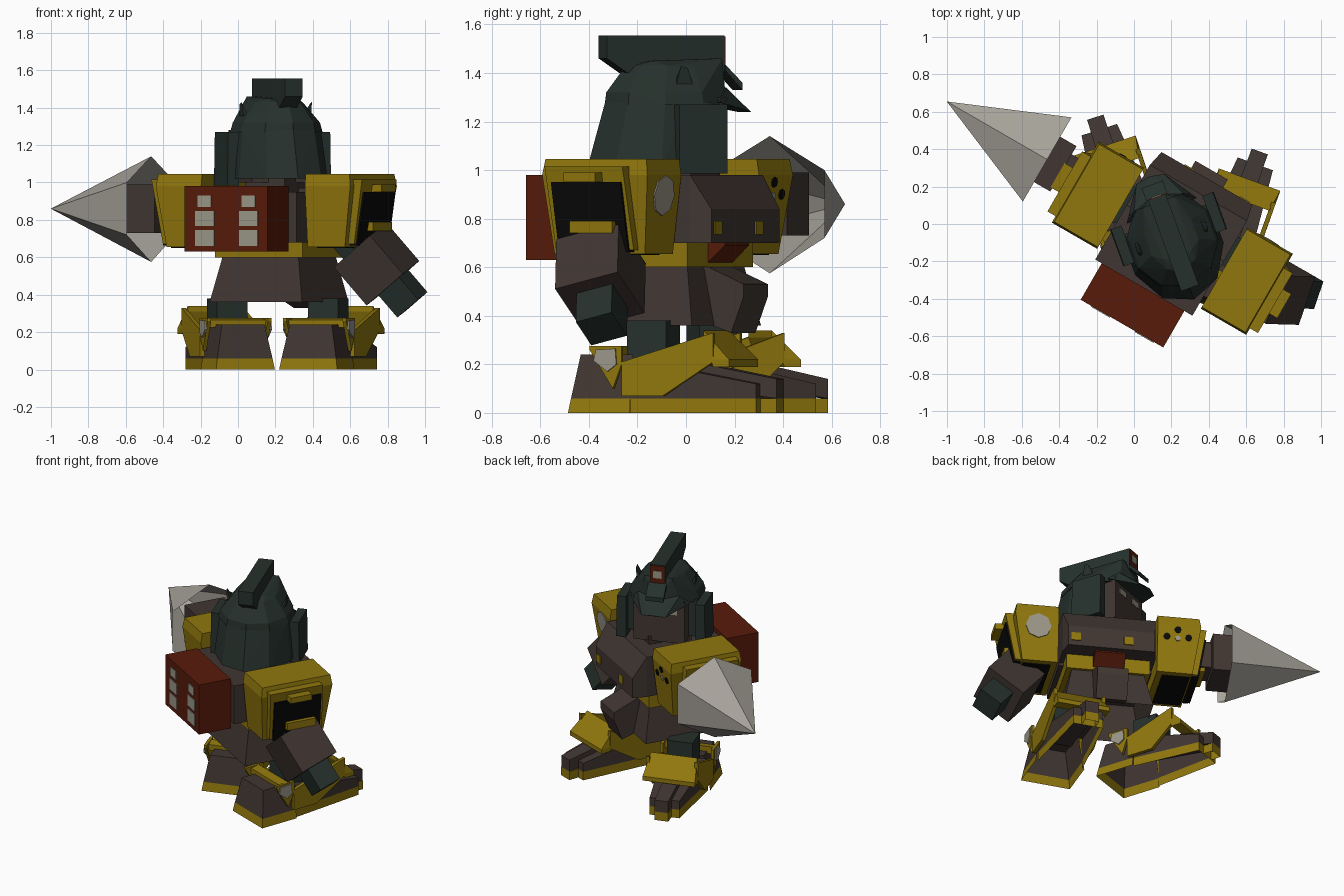
import bpy, bmesh
from math import radians, cos, sin, pi
from mathutils import Matrix, Vector

if "Cube" in bpy.data.objects:
    bpy.data.objects.remove(bpy.data.objects["Cube"])


def material(name, rgb):
    m = bpy.data.materials.new(name)
    m.use_nodes = True
    m.diffuse_color = (*rgb, 1)
    m.node_tree.nodes["Principled BSDF"].inputs["Base Color"].default_value = (*rgb, 1)
    return m


yellow = material("mustard_yellow", (.28, .185, .004))
brown = material("dark_brown", (.052, .037, .032))
green = material("dark_green", (.019, .03, .025))
red = material("brick_red", (.095, .011, .003))
steel = material("steel_grey", (.38, .36, .32))
pale = material("pale_grey", (.33, .31, .25))
black = material("black", (.003, .003, .003))

UP, DOWN, BACK, FORE, RIGHT = (Vector(d) for d in ((0, 0, 1), (0, 0, -1), (0, -1, 0), (0, 1, 0), (1, 0, 0)))


def frame(x, y, z, turn):
    return Matrix.Translation((x, y, z)) @ Matrix.Rotation(radians(turn), 4, 'Z')


BODY = frame(.22, -.05, 0, -30)
HEAD = frame(.20, -.07, 0, 20)


def hull(name, mat, place, points, opened=()):
    """Convex solid through the given points; sides facing an opened direction are removed."""
    bm = bmesh.new()
    for p in points:
        bm.verts.new(p)
    out = bmesh.ops.convex_hull(bm, input=bm.verts[:])
    spare = {g for g in out["geom_interior"] + out["geom_unused"] if isinstance(g, bmesh.types.BMVert)}
    bmesh.ops.delete(bm, geom=list(spare), context='VERTS')
    bmesh.ops.dissolve_limit(bm, angle_limit=.02, verts=bm.verts[:], edges=bm.edges[:])
    bmesh.ops.recalc_face_normals(bm, faces=bm.faces[:])
    gone = [f for f in bm.faces if any(f.normal.dot(d) > .9 for d in opened)]
    bmesh.ops.delete(bm, geom=gone, context='FACES')
    bm.transform(place)
    if place.determinant() < 0:
        bmesh.ops.reverse_faces(bm, faces=bm.faces[:])
    me = bpy.data.meshes.new(name)
    bm.to_mesh(me)
    bm.free()
    me.materials.append(mat)
    ob = bpy.data.objects.new(name, me)
    bpy.context.collection.objects.link(ob)
    return ob


def flat(z, x0, x1, y0, y1):
    return [(x, y, z) for x in (x0, x1) for y in (y0, y1)]


def upright(y, half, z0, z1, x=0):
    return [(x + s * half, y, z) for s in (-1, 1) for z in (z0, z1)]


def box(name, mat, place, x0, x1, y0, y1, z0, z1):
    return hull(name, mat, place, flat(z0, x0, x1, y0, y1) + flat(z1, x0, x1, y0, y1))


def ring(z, rx, ry, cy=0, n=10):
    return [(rx * cos(2 * pi * (i + .5) / n), cy + ry * sin(2 * pi * (i + .5) / n), z) for i in range(n)]


# Torso: skirt, belt, trunk, chest block
hull("skirt", brown, BODY, flat(.36, -.285, .285, -.25, .25) + flat(.6, -.235, .235, -.2, .2), [DOWN])
hull("front_flap", brown, BODY, upright(.2, .1, .53, .61) + upright(.39, .1, .48, .53) + upright(.33, .1, .33, .36)
     + upright(.24, .1, .36, .4))
box("belt", yellow, BODY, -.27, .27, -.22, .22, .6, .7)
hull("belt_buckle", red, BODY, upright(.15, .1, .62, .72) + upright(.22, .1, .62, .72) + upright(.3, .1, .69, .72))
box("trunk", brown, BODY, -.3, .3, -.335, .1, .68, .95)
hull("chest", brown, BODY, upright(0, .3, .7, .97) + upright(.25, .3, .7, .98) + upright(.34, .28, .7, .84))
box("neck", brown, BODY, -.12, .12, -.15, .15, .95, 1.03)
for x in (-.11, .23):
    box("chest_stud", yellow, BODY, x - .03, x + .03, .337, .346, .735, .79)

# Backpack with plain pale patches
box("backpack", red, BODY, -.26, .25, -.56, -.335, .63, .98)
for x in (-.135, .135):
    for z, w, h in ((.9, .042, .03), (.807, .058, .04), (.704, .058, .043)):
        box("backpack_patch", pale, BODY, x - w, x + w, -.565, -.56, z - h, z + h)

# Shoulder guards with dark sleeve openings
for s, side in ((1, "left"), (-1, "right")):
    M = BODY @ Matrix.Diagonal((s, 1, 1, 1))
    hull(side + "_shoulder", yellow, M, flat(.655, .32, .55, -.25, .18)
         + flat(.98, .32, .6, -.28, .22) + flat(1.045, .32, .59, -.27, .21))
    hull(side + "_shoulder_tier", yellow, M, flat(.67, .52, .59, -.22, .15) + flat(1.015, .52, .65, -.24, .13))
    box(side + "_shoulder_ridge", yellow, M, .55, .7, -.12, .03, .95, .99)
    hull(side + "_sleeve_opening", black, M, flat(.662, .5, .6, -.2, .13) + flat(.95, .5, .65, -.21, .12))
    box(side + "_sleeve_floor", black, M, .36, .54, -.22, .14, .65, .656)
    box(side + "_sleeve_bar", yellow, M, .58, .65, -.12, .08, .74, .79)


def front_disc(name, mat, u, z, radius):
    """Thin disc lying on the sloping front of a shoulder guard."""
    steps = [(cos(t * pi / 4), sin(t * pi / 4)) for t in range(8)]
    return hull(name, mat, BODY, [(u + radius * c, .18 + .123 * (z + radius * s - .655) + lift, z + radius * s)
                                  for c, s in steps for lift in (0, .006)])


front_disc("left_shoulder_disc", pale, .45, .895, .083)
for u, z in ((-.38, .9), (-.45, .95), (-.52, .9)):
    front_disc("right_shoulder_hole", black, u, z, .022)
front_disc("right_shoulder_stud", pale, -.45, .89, .018)

# Drill arm: the wrist runs into a hollow six-sided drill
box("drill_upper_arm", brown, BODY, -.72, -.55, -.09, .09, .77, .95)
box("drill_wrist", brown, BODY, -.87, -.69, -.14, .14, .73, .99)
hull("drill", steel, BODY, [(-.79, 0, 1.14), (-.79, 0, .575), (-1.41, 0, .86)]
     + [(-.79, v, z) for v in (-.26, .26) for z in (.72, 1.0)], [RIGHT])

# Hanging arm
ARM = (BODY @ Matrix.Translation((.605, .0, .56)) @ Matrix.Rotation(radians(-37), 4, 'Y')
       @ Matrix.Rotation(radians(18), 4, 'X'))
box("left_upper_arm", green, ARM, -.09, .09, -.09, .09, .12, .27)
box("left_forearm", brown, ARM, -.14, .14, -.14, .14, -.13, .14)
box("left_hand", green, ARM, -.08, .08, -.07, .09, -.285, -.12)

# Legs and feet: open-bottomed shells with a yellow rim; guard is how far the ankle guard sits forward
for side, x, y, turn, length, guard in (("left", .375, -.43, -20, .87, .05), ("right", .04, -.19, 18, .8, -.02)):
    F = frame(x, y, 0, turn)
    hull(side + "_heel_rim", yellow, F, flat(0, -.165, .165, 0, .27) + flat(.06, -.155, .155, .01, .27), [UP, DOWN, FORE])
    hull(side + "_heel", brown, F, flat(.06, -.155, .155, .01, .27) + flat(.24, -.12, .12, .04, .27), [DOWN, FORE])
    hull(side + "_foot_rim", yellow, F, upright(.27, .15, 0, .06) + upright(length - .07, .1, 0, .06), [UP, DOWN, BACK])
    hull(side + "_foot", brown, F, upright(.27, .15, .06, .22) + upright(length - .07, .1, .06, .12), [DOWN, BACK])
    hull(side + "_toe", brown, F, upright(.3, .06, .13, .25) + upright(length, .045, .06, .14), [BACK])
    hull(side + "_toe_tip", yellow, F, upright(length - .07, .046, 0, .06) + upright(length, .046, 0, .06), [DOWN])
    box(side + "_leg", green, F, -.085, .085, .23, .4, .18, .38)
    # Tilted ankle guard with side straps running back
    hull(side + "_ankle_guard", yellow, F, upright(.54 + guard, .155, .31, .34) + upright(.66 + guard, .175, .19, .22)
         + upright(.59 + guard, .175, .19, .22))
    for s in (-1, 1):
        M = F @ Matrix.Diagonal((s, 1, 1, 1))
        hull(side + "_ankle_strap", yellow, M, upright(.59 + guard, .012, .21, .33, .163)
             + upright(.24, .012, .07, .21, .165) + upright(.42, .012, .07, .22, .165))
        hull(side + "_ankle_flap", yellow, M, upright(.1, .01, .26, .275, .17) + upright(.24, .01, .2, .275, .17)
             + upright(.2, .01, .1, .12, .165))
        hull(side + "_ankle_disc", pale, M, [(x0, .17 + dy, z) for x0 in (.178, .188)
                                            for dy, z in ((-.04, .26), (.045, .265), (-.05, .215), (.05, .2), (.01, .17))])
    hull(side + "_ankle_collar", yellow, F, upright(.14, .165, .225, .265) + upright(.2, .165, .225, .275))

# Head: face, helmet shell, dome, crest
box("face", brown, HEAD, -.17, .17, -.1, .19, 1.0, 1.3)
for s in (-1, 1):
    box("eye", pale, HEAD, s * .08 - .04, s * .08 + .04, .187, .196, 1.2, 1.24)
    hull("ear_guard", green, HEAD, flat(.985, s * .23, s * .295, -.06, .15) + flat(1.27, s * .23, s * .29, -.06, .15))
    hull("helmet_winglet", green, HEAD, flat(1.34, s * .16, s * .19, -.04, .04) + [(s * .2, -.02, 1.43), (s * .2, .01, 1.42)])
back = [p for p in ring(1.02, .265, .335, -.02) + ring(1.28, .235, .265, -.015) if p[1] < .06]
hull("helmet_shell", green, HEAD, back + flat(1.02, -.25, .25, 0, .1) + flat(1.28, -.23, .23, 0, .1), [DOWN])
hull("helmet_dome", green, HEAD, ring(1.27, .245, .265, -.015) + ring(1.32, .23, .26, -.015) + ring(1.43, .14, .19, 0)
     + upright(.2, .09, 1.44, 1.46) + upright(-.1, .08, 1.44, 1.45))
hull("visor", green, HEAD, [(-.2, .15, 1.28), (.2, .15, 1.28), (-.14, .2, 1.34), (.14, .2, 1.34),
                            (-.08, .33, 1.24), (.08, .33, 1.24), (0, .345, 1.25)])
hull("visor_plate", green, HEAD, upright(.225, .06, 1.41, 1.435) + upright(.3, .06, 1.33, 1.36))
hull("crest", green, HEAD, upright(.225, .05, 1.4, 1.555) + upright(-.2, .05, 1.4, 1.555) + upright(-.29, .05, 1.46, 1.555))
box("crest_badge", red, HEAD, -.046, .046, .224, .23, 1.43, 1.55)
box("crest_badge_patch", pale, HEAD, -.028, .028, .229, .235, 1.465, 1.515)
